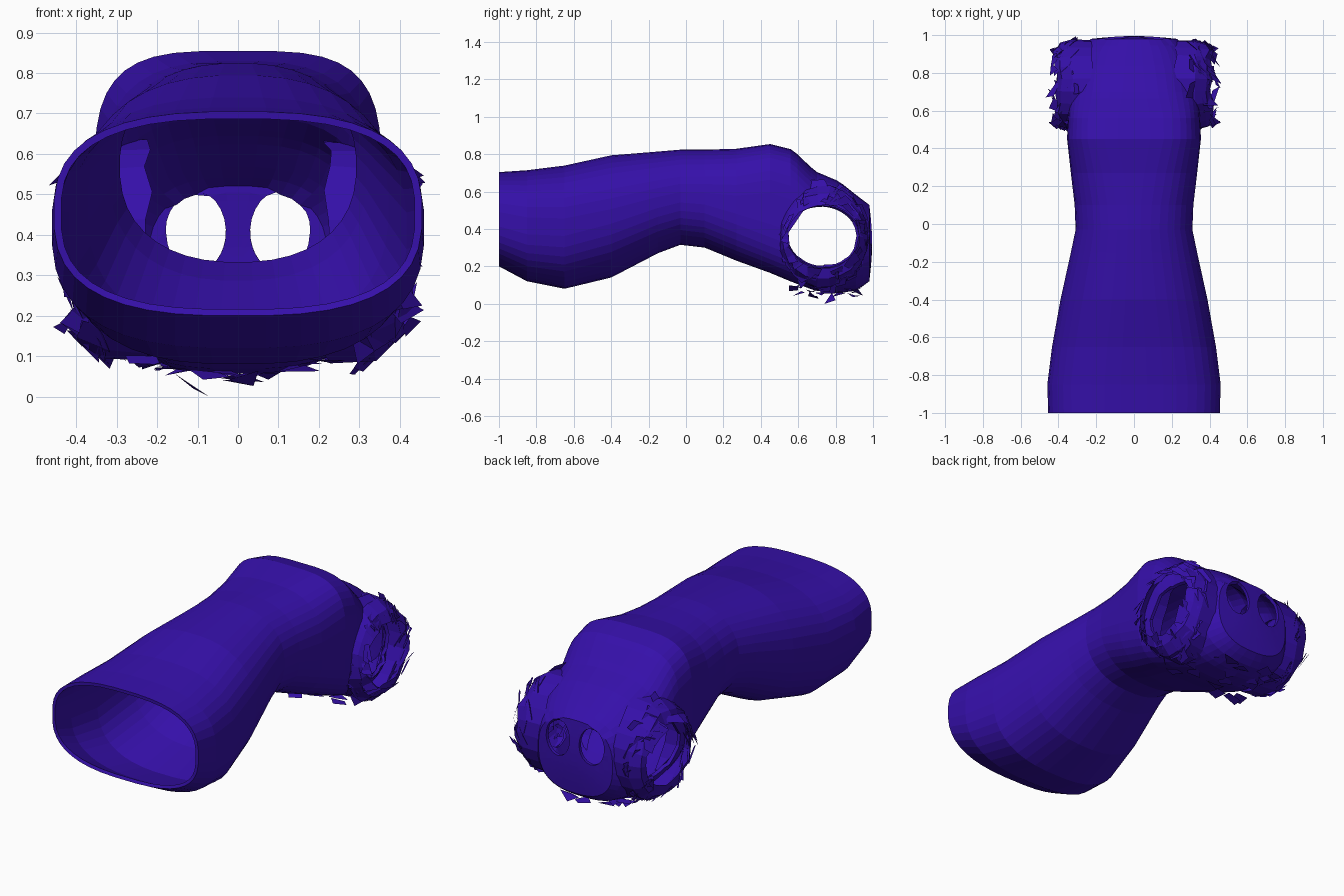
import bpy, bmesh, math, random
from mathutils import Vector

random.seed(4)
cube = bpy.data.objects.get("Cube")
if cube:
    bpy.data.objects.remove(cube)

violet = bpy.data.materials.new("deep_violet_cloth")
violet.use_nodes = True
COLOR = (0.036, 0.005, 0.4, 1)
violet.diffuse_color = COLOR
violet.node_tree.nodes["Principled BSDF"].inputs["Base Color"].default_value = COLOR

SEGS = 40
# Stations along the body: y, bottom, top, half width, squareness
STATIONS = [
    (-1, .2, .705, .455, 2.7), (-.85, .12, .715, .46, 2.7),
    (-.65, .08, .74, .435, 2.6), (-.4, .14, .795, .39, 2.4),
    (-.15, .27, .815, .335, 2.3), (-.03, .315, .825, .31, 2.3),
    (.1, .3, .825, .315, 2.4), (.27, .23, .83, .335, 2.8),
    (.45, .165, .855, .355, 3.6), (.57, .115, .825, .35, 3.6),
    (.69, .07, .71, .34, 3), (.82, .055, .655, .33, 2.7),
    (.92, .075, .575, .29, 2.6), (.98, .12, .53, .23, 2.6)]
# Leg opening on each side (in y and z)
LEG_Y, LEG_Z, LEG_RY, LEG_RZ = .735, .36, .19, .165


def station(y):
    for a, b in zip(STATIONS, STATIONS[1:]):
        if y <= b[0]:
            t = (y - a[0]) / (b[0] - a[0])
            return [p + (q - p) * t for p, q in zip(a, b)]
    return list(STATIONS[-1])


def power(v, n):
    return math.copysign(abs(v) ** (2 / n), v)


def section(y, k=1.0, push=0.0):
    """Rounded-box cross-section, scaled by k about its middle."""
    _, low, high, w, n = station(y)
    mid, h = (low + high) / 2, (high - low) / 2
    pts = []
    for i in range(SEGS):
        a = math.tau * (i + .5) / SEGS
        pts.append(Vector((k * w * power(math.cos(a), n), y + push,
                           mid + k * h * power(math.sin(a), n))))
    return pts


def finish(name, bm, thickness=0):
    mesh = bpy.data.meshes.new(name)
    bm.to_mesh(mesh)
    bm.free()
    obj = bpy.data.objects.new(name, mesh)
    bpy.context.collection.objects.link(obj)
    mesh.materials.append(violet)
    if thickness:
        mod = obj.modifiers.new("cloth_thickness", "SOLIDIFY")
        mod.thickness = thickness
        mod.offset = -1
    return obj


def loft(bm, rings):
    rows = [[bm.verts.new(p) for p in ring] for ring in rings]
    for a, b in zip(rows, rows[1:]):
        for i in range(len(a)):
            j = (i + 1) % len(a)
            bm.faces.new((a[i], a[j], b[j], b[i]))
    return rows


# Body tube with a rounded rear panel
bm = bmesh.new()
ys = [s[0] for s in STATIONS if s[0] < .47] + [.49 + .035 * i for i in range(15)]
rings = [section(y) for y in ys]
rings += [section(.98, 1 - i / 9, .015 * math.sin(i / 9 * math.pi / 2))
          for i in range(1, 9)]
rows = loft(bm, rings)
bm.faces.new(rows[-1])


def side_ratio(p):
    return math.hypot((p.y - LEG_Y) / LEG_RY, (p.z - LEG_Z) / LEG_RZ)


def rear_ratio(p):
    return math.hypot((abs(p.x) - .105) / .075, (p.z - .41) / .1)


# Cut the leg openings and the two rear openings
cut = []
for f in bm.faces:
    c = f.calc_center_median()
    if (abs(c.x) > .1 and side_ratio(c) < 1) or (c.y > .94 and rear_ratio(c) < 1):
        cut.append(f)
bmesh.ops.delete(bm, geom=cut, context="FACES")
for v in bm.verts:
    if v.is_boundary and v.co.y > .4:
        p = v.co
        if p.y > .96 and abs(p.x) < .215:
            r = max(rear_ratio(p), .3)
            p.x = math.copysign(.105 + (abs(p.x) - .105) / r, p.x)
            p.z = .41 + (p.z - .41) / r
        else:
            r = max(side_ratio(p), .3)
            p.y = LEG_Y + (p.y - LEG_Y) / r
            p.z = LEG_Z + (p.z - LEG_Z) / r
bmesh.ops.recalc_face_normals(bm, faces=bm.faces)
finish("body_tube", bm, .018)


# Bulging cuff around each leg opening
def ellipse(side, x, ry, rz, n=22):
    ring = []
    for i in range(n):
        a = math.tau * i / n
        rag = 1 + random.uniform(0, .04)
        ring.append(Vector((side * (x + random.uniform(-.012, .012)),
                            LEG_Y + ry * rag * math.cos(a),
                            LEG_Z + rz * rag * math.sin(a))))
    return ring


for side, label in ((1, "left"), (-1, "right")):
    bm = bmesh.new()
    loft(bm, [ellipse(side, .22, .235, .27), ellipse(side, .33, .235, .265),
              ellipse(side, .39, .22, .225), ellipse(side, .41, .19, .165)])
    bmesh.ops.recalc_face_normals(bm, faces=bm.faces)
    finish(label + "_leg_cuff", bm)

    # Torn cloth shards lying loosely over the cuff
    bm = bmesh.new()
    for i in range(75):
        a = random.uniform(0, math.tau)
        k = random.uniform(0, 1)
        out = Vector((0, math.cos(a), math.sin(a)))
        along = Vector((0, -math.sin(a), math.cos(a)))
        slope = (out * .6 - Vector((side * .5, 0, 0))).normalized()
        middle = Vector((side * (.425 - .13 * k), LEG_Y, LEG_Z))
        middle += Vector((0, out.y * (.205 + .035 * k), out.z * (.19 + .1 * k)))
        long, wide = random.uniform(.03, .06), random.uniform(.015, .04)
        tilt = Vector((side * random.uniform(-.01, .03), 0, 0))
        corners = [(-1, -.6), (1, -1), (.7, .9), (-.8, .5)]
        verts = []
        for u, w in corners[:random.choice((3, 4, 4))]:
            p = middle + along * u * long + slope * w * wide + tilt * u
            p.y, p.z = min(p.y, .995), max(p.z, .02)
            verts.append(bm.verts.new(p))
        bm.faces.new(verts)
    finish(label + "_torn_fringe", bm)

# Loose scraps beneath the rear
bm = bmesh.new()
for i in range(26):
    c = Vector((random.uniform(-.3, .3), random.uniform(.55, .93), 0))
    c.z = .045 + abs(c.x) * .2
    turn = random.uniform(0, math.tau)
    pts = []
    for j in range(4):
        a = turn + j * math.tau / 4
        pts.append(bm.verts.new(c + Vector((.055 * math.cos(a), .035 * math.sin(a),
                                            random.uniform(-.02, .02)))))
    bm.faces.new(pts)
tip = [Vector((-.16, .78, .06)), Vector((-.11, .8, .02)), Vector((-.07, .74, 0))]
bm.faces.new([bm.verts.new(p) for p in tip])
finish("underside_scraps", bm)
